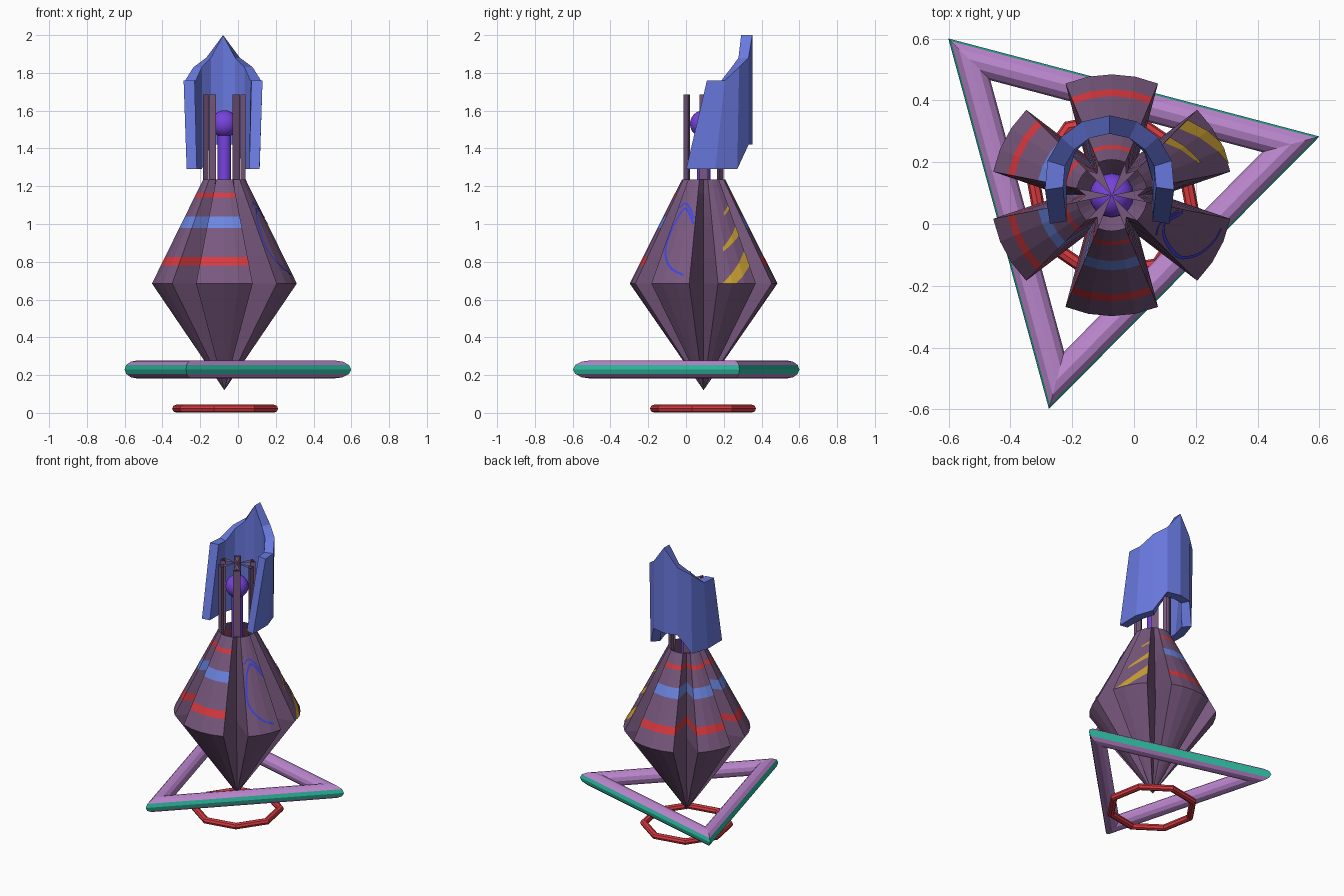
import bpy, bmesh, math
from mathutils import Vector

if "Cube" in bpy.data.objects:
    bpy.data.objects.remove(bpy.data.objects["Cube"])

CX, CY = -0.072, 0.093            # axis of the body
STEP = math.radians(11.25)        # the body is a 32-sided lathe
GROOVES = {0, 5, 11, 16, 21, 27}  # vertex columns pulled in
Z_TIP, Z_MID, Z_TOP, Z_POST = 0.12, 0.685, 1.235, 1.685
R_MID, R_TOP = 0.391, 0.115


def mat(name, r, g, b):
    m = bpy.data.materials.new(name)
    m.diffuse_color = (r, g, b, 1)
    m.use_nodes = True
    m.node_tree.nodes["Principled BSDF"].inputs["Base Color"].default_value = m.diffuse_color
    return m


BODY = mat("dusty purple", 0.19, 0.098, 0.21)
RED = mat("red", 0.70, 0.042, 0.052)
SKY = mat("stripe blue", 0.15, 0.24, 0.76)
GOLD = mat("gold", 0.62, 0.37, 0.035)
INK = mat("ink blue", 0.05, 0.06, 0.75)
VIOLET = mat("violet", 0.18, 0.055, 0.72)
PINK = mat("mauve", 0.50, 0.24, 0.62)
TEAL = mat("teal", 0.03, 0.54, 0.38)
HOOD = mat("hood blue", 0.14, 0.19, 0.73)


def make(name, verts, faces, mats, idx=None):
    me = bpy.data.meshes.new(name)
    me.from_pydata([tuple(v) for v in verts], [], faces)
    for m in mats:
        me.materials.append(m)
    if idx:
        for p, i in zip(me.polygons, idx):
            p.material_index = i
    ob = bpy.data.objects.new(name, me)
    bpy.context.collection.objects.link(ob)
    return ob


def polar(r, a, z, cx=CX, cy=CY):
    return (cx + r * math.cos(a), cy + r * math.sin(a), z)


def lerp(a, b, t):
    return a + (b - a) * t


# body: grooved double cone, striped on the front, left and back
BANDS = {(0.78, 0.825): 1, (0.98, 1.04): 2, (1.14, 1.165): 1}
levels = sorted([Z_MID, Z_TOP] + [z for b in BANDS for z in b])
verts, faces, idx = [], [], []
for z in levels:
    t = (z - Z_MID) / (Z_TOP - Z_MID)
    for i in range(32):
        r = lerp(0.16, 0.085, t) if i in GROOVES else lerp(R_MID, R_TOP, t)
        verts.append(polar(r, i * STEP, z))
tip = len(verts)
verts.append((CX, CY, Z_TIP))
for i in range(32):
    j = (i + 1) % 32
    faces.append((tip, j, i))
    idx.append(0)
    for k in range(len(levels) - 1):
        faces.append((k * 32 + i, k * 32 + j, k * 32 + 32 + j, k * 32 + 32 + i))
        m = BANDS.get((levels[k], levels[k + 1]), 0)
        idx.append(m if 6 <= i < 26 else 0)
make("body", verts, faces, [BODY, RED, SKY], idx)

# posts above the grooves, with thin spokes meeting on the axis
verts, faces = [], []
for g in sorted(GROOVES):
    b = len(verts)
    for z in (Z_TOP, Z_POST):
        verts += [polar(R_TOP, (g - 1) * STEP, z), polar(R_TOP, (g + 1) * STEP, z),
                  polar(0.085, g * STEP, z)]
    verts.append((CX, CY, Z_POST))
    faces += [(b, b + 1, b + 4, b + 3), (b + 1, b + 2, b + 5, b + 4),
              (b + 2, b, b + 3, b + 5), (b + 3, b + 5, b + 6), (b + 5, b + 4, b + 6)]
make("posts", verts, faces, [BODY])


def on_body(deg, z, lift=0.003):
    """Point on the faceted upper cone, lifted slightly."""
    a = math.radians(deg)
    mid = (math.floor(a / STEP) + 0.5) * STEP
    r = lerp(R_MID, R_TOP, (z - Z_MID) / (Z_TOP - Z_MID)) + lift
    return polar(r * math.cos(STEP / 2) / math.cos(a - mid), a, z)


# slanted gold stripes: start angle, low edge z pair, high edge z pair
verts, faces = [], []
for a0, lo, hi in ((15, (0.685, 0.685), (0.687, 0.685)), (26, (0.685, 0.78), (0.75, 0.86)),
                   (20, (0.855, 0.94), (0.875, 0.99)), (31, (1.045, 1.08), (1.06, 1.10))):
    a1 = 44.9
    if a0 == 15:                  # tapering start of the lowest stripe
        a1, hi = 26, (0.687, 0.75)
    cuts = [a0] + [c for c in (22.5, 33.75) if a0 < c < a1] + [a1]
    b = len(verts)
    for a in cuts:
        t = (a - a0) / (a1 - a0)
        verts += [on_body(a, lerp(*lo, t)), on_body(a, lerp(*hi, t))]
    faces += [(b + 2 * k, b + 2 * k + 2, b + 2 * k + 3, b + 2 * k + 1)
              for k in range(len(cuts) - 1)]
make("gold_stripes", verts, faces, [GOLD])


# hooked ink line, drawn as a narrow ribbon through (angle, height) points
def catmull(p, n=8):
    p = [Vector(q) for q in p]
    p = [2 * p[0] - p[1]] + p + [2 * p[-1] - p[-2]]
    out = []
    for k in range(1, len(p) - 2):
        a, b, c, d = p[k - 1:k + 3]
        for s in range(n):
            t = s / n
            out.append(0.5 * (2 * b + (c - a) * t + (2 * a - 5 * b + 4 * c - d) * t * t
                              + (3 * b - a - 3 * c + d) * t ** 3))
    return out + [p[-2]]


def ribbon(name, pts, half):
    path = [Vector(on_body(a, z, 0.004)) for a, z in catmull(pts)]
    verts = []
    for k, p in enumerate(path):
        d = path[min(k + 1, len(path) - 1)] - path[max(k - 1, 0)]
        n = Vector((p.x - CX, p.y - CY, 0)).normalized() + Vector((0, 0, 0.5))
        s = d.cross(n).normalized() * half
        verts += [p - s, p + s]
    faces = [(2 * k, 2 * k + 1, 2 * k + 3, 2 * k + 2) for k in range(len(path) - 1)]
    make(name, verts, faces, [INK])


ribbon("ink_hook", [(-13, 1.0), (-22, 1.06), (-31, 1.08), (-39, 1.03), (-42.5, 0.94),
                    (-41, 0.855), (-30, 0.77), (-17, 0.73)], 0.006)
ribbon("ink_hook_top", [(-42, 1.085), (-33, 1.11), (-22, 1.085), (-13, 1.03)], 0.005)

# glowing core: stem and ball
bpy.ops.mesh.primitive_cylinder_add(vertices=16, radius=0.036, depth=0.8, location=(CX, CY, 1.1))
stem = bpy.context.object
stem.name = "core_stem"
bpy.ops.mesh.primitive_uv_sphere_add(segments=16, ring_count=12, radius=0.072,
                                     location=(CX, CY, 1.53))
ball = bpy.context.object
ball.name = "core_ball"
for ob in (stem, ball):
    ob.data.materials.append(VIOLET)
    bpy.context.view_layer.objects.active = ob
    bpy.ops.object.select_all(action='DESELECT')
    ob.select_set(True)
    bpy.ops.object.shade_smooth_by_angle()


# polygonal rings: frame triangle and the small octagon on the ground
def ring(name, n, m, phase, big, small, centre, mats):
    """n-sided ring with an m-sided tube; big is the corner radius of the path."""
    verts, faces, idx = [], [], []
    for i in range(n):
        a = math.radians(phase) + i * math.tau / n
        for k in range(m):
            b = k * math.tau / m
            r = big + small * math.cos(b) / math.cos(math.pi / n)
            verts.append(polar(r, a, centre[2] + small * math.sin(b), *centre[:2]))
            i2, k2 = (i + 1) % n, (k + 1) % m
            faces.append((i * m + k, i2 * m + k, i2 * m + k2, i * m + k2))
            idx.append(1 if len(mats) > 1 and k in (0, m - 1) else 0)
    make(name, verts, faces, mats, idx)


ring("triangle_frame", 3, 12, 15.2, 0.717 - 0.096, 0.048, (-0.092, 0.095, 0.23), [PINK, TEAL])
ring("ground_ring", 8, 8, -12, 0.264, 0.021, (-0.068, 0.09, 0.0225), [RED])

# hood: thick curved shield behind the posts, jagged on top
# columns: angle from the back, top z, bottom z, forward shift at the bottom
COLS = [(0, 2.0, 1.42, 0), (25, 1.88, 1.42, 0), (48, 1.83, 1.29, 0.01),
        (72, 1.76, 1.29, 0.05), (98, 1.76, 1.29, 0.11)]
cols = [(-a, t, b, s) for a, t, b, s in COLS[:0:-1]] + COLS
verts, faces = [], []
for a, top, bot, fwd in cols:
    sx, cy = math.sin(math.radians(a)), math.cos(math.radians(a))
    for r in (0.211, 0.152):
        verts.append((-0.079 + r * sx * (1 - 0.7 * fwd), 0.14 + r * cy - fwd, bot))
        verts.append((-0.079 + r * sx, 0.14 + r * cy, top))
for k in range(len(cols) - 1):
    o = 4 * k
    for p, q in ((0, 1), (1, 3), (3, 2), (2, 0)):
        faces.append((o + p, o + q, o + 4 + q, o + 4 + p))
e = 4 * (len(cols) - 1)
faces += [(0, 2, 3, 1), (e, e + 1, e + 3, e + 2)]
make("hood", verts, faces, [HOOD])

# consistent outward normals on the closed parts
for name in ("hood", "triangle_frame", "ground_ring"):
    me = bpy.data.objects[name].data
    bm = bmesh.new()
    bm.from_mesh(me)
    bmesh.ops.recalc_face_normals(bm, faces=bm.faces)
    bm.to_mesh(me)
    bm.free()
